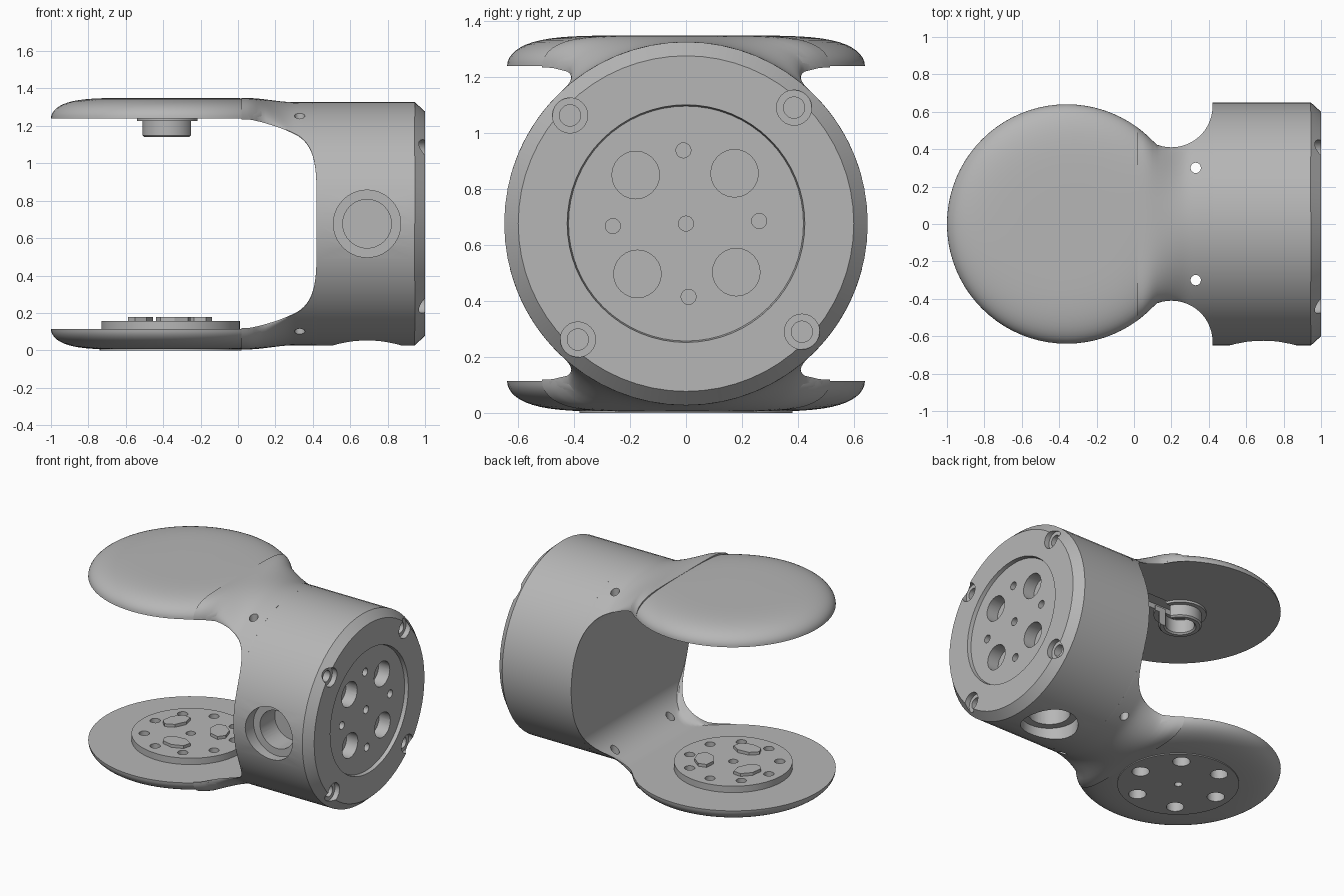
import bpy, bmesh, math
from mathutils import Matrix, Vector

if "Cube" in bpy.data.objects:
    bpy.data.objects.remove(bpy.data.objects["Cube"])

MID = 0.677          # height of the barrel axis
RAD = 0.65           # barrel radius
HUB = -0.36          # x of the plate centres
PLATE = 0.64         # plate radius
THICK = 0.11
UNDER = 1.24         # underside of the upper plate

grey = bpy.data.materials.new("plain grey")
grey.use_nodes = True
colour = (0.47, 0.47, 0.47, 1)
grey.diffuse_color = colour
grey.node_tree.nodes["Principled BSDF"].inputs["Base Color"].default_value = colour

TO_X = Matrix.Rotation(math.pi / 2, 4, 'Y')
TO_Y = Matrix.Rotation(math.pi / 2, 4, 'X')
FLIP = Matrix.Translation((0, 0, 2 * MID)) @ Matrix.Scale(-1, 4, (0, 0, 1))


def finish(bm, name, matrix=Matrix.Identity(4)):
    bm.transform(matrix)
    bmesh.ops.remove_doubles(bm, verts=bm.verts, dist=0.0001)
    bmesh.ops.recalc_face_normals(bm, faces=bm.faces)
    mesh = bpy.data.meshes.new(name)
    bm.to_mesh(mesh)
    bm.free()
    mesh.materials.append(grey)
    ob = bpy.data.objects.new(name, mesh)
    bpy.context.collection.objects.link(ob)
    return ob


def lathe(name, profile, matrix, steps=64):
    """Spin (radius, height) points about z, then place the result."""
    bm = bmesh.new()
    verts = [bm.verts.new((r, 0, h)) for r, h in profile]
    edges = [bm.edges.new(pair) for pair in zip(verts, verts[1:])]
    bmesh.ops.spin(bm, geom=verts + edges, axis=(0, 0, 1), cent=(0, 0, 0),
                   steps=steps, angle=2 * math.pi)
    return finish(bm, name, matrix)


def rod(name, centre, radius, length, turn=Matrix.Identity(4), steps=24):
    h = length / 2
    return lathe(name, [(0, -h), (radius, -h), (radius, h), (0, h)],
                 Matrix.Translation(centre) @ turn, steps)


def block(name, low, high):
    bm = bmesh.new()
    low, high = Vector(low), Vector(high)
    bmesh.ops.create_cube(bm, size=1)
    return finish(bm, name, Matrix.Translation((low + high) / 2)
                  @ Matrix.Diagonal((*(high - low), 1)))


def cut(target, cutter):
    cutter.hide_render = True
    mod = target.modifiers.new("cut", 'BOOLEAN')
    mod.operation, mod.solver, mod.object = 'DIFFERENCE', 'EXACT', cutter
    bpy.context.view_layer.objects.active = target
    bpy.ops.object.modifier_apply(modifier=mod.name)
    bpy.data.objects.remove(cutter)


def polar(radius, degrees):
    a = math.radians(degrees)
    return radius * math.cos(a), radius * math.sin(a)


# Barrel with a chamfered rim and a recessed end face
barrel = lathe("barrel", [(0, 0.42), (RAD, 0.42), (RAD, 0.945), (0.6, 1), (0.425, 1),
                          (0.42, 0.975), (0, 0.975)],
               Matrix.Translation((0, 0, MID)) @ TO_X)

# End face holes: four large, five small, four countersunk screws in the rim
for k in range(4):
    y, z = polar(0.25, 46 + 90 * k)
    cut(barrel, rod("bore", (0.95, y, MID + z), 0.085, 0.12, TO_X))
    y, z = polar(0.262, 2 + 90 * k)
    cut(barrel, rod("bore", (0.95, y, MID + z), 0.027, 0.12, TO_X, 16))
    y, z = polar(0.567, 47 + 90 * k)
    cut(barrel, rod("bore", (1.0, y, MID + z), 0.063, 0.07, TO_X))
    cut(barrel, rod("bore", (0.95, y, MID + z), 0.038, 0.12, TO_X))
cut(barrel, rod("bore", (0.95, 0, MID), 0.027, 0.12, TO_X, 16))

# Stepped ports on the front and the underside
for radius, depth in ((0.18, 0.09), (0.13, 0.25)):
    cut(barrel, rod("bore", (0.69, -RAD, MID), radius, 2 * depth, TO_Y, 40))
    cut(barrel, rod("bore", (0.69, 0, MID - RAD), radius, 2 * depth, steps=40))


# Domed plates
def dome(t):
    return THICK * math.sqrt(max(0, 1 - abs(t) ** 6))


rim = [math.sin(math.pi / 2 * i / 16) ** 0.6 for i in range(17)]
plate_profile = [(0, UNDER)] + [(PLATE * t, UNDER + dome(t)) for t in reversed(rim)]
at_hub = Matrix.Translation((HUB, 0, 0))
upper_plate = lathe("upper_plate", plate_profile, at_hub, 80)
lower_plate = lathe("lower_plate", plate_profile, FLIP @ at_hub, 80)


# Necks that blend each plate into the barrel
def half_width(x):
    disc = math.sqrt(max(0, PLATE ** 2 - (x - HUB) ** 2))
    waist = 0.63 - math.sqrt(max(0, 0.22 ** 2 - (x - 0.2) ** 2))
    return max(disc, waist) if x < 0.2 else waist


def neck_heights(x, t):
    y = t * half_width(x)
    s = min(1, max(0, (x - 0.05) / 0.25))
    s = s * s * (3 - 2 * s)
    barrel_z = MID + math.sqrt(RAD ** 2 - y * y)
    outer = (1 - s) * (UNDER + dome(t) - 0.001) + s * barrel_z
    u = min(1, max(0, (x - 0.17) / 0.25))
    inner = UNDER - 0.22 + 0.22 * math.sqrt(1 - u * u)
    return y, outer, min(inner, outer - 0.004)


def neck(name, matrix):
    bm = bmesh.new()
    rows = []
    n, m = 24, 32
    for i in range(n + 1):
        x = 0.02 + 0.4 * math.sin(math.pi / 2 * i / n)
        pts = [neck_heights(x, math.sin(math.pi * (j / m - 0.5))) for j in range(m + 1)]
        loop = [(x, y, o) for y, o, _ in pts] + [(x, y, b) for y, _, b in reversed(pts)]
        rows.append([bm.verts.new(p) for p in loop])
    for a, b in zip(rows, rows[1:]):
        for j in range(len(a)):
            k = (j + 1) % len(a)
            bm.faces.new((a[j], a[k], b[k], b[j]))
    bm.faces.new(rows[0])
    bm.faces.new(rows[-1])
    return finish(bm, name, matrix)


upper_neck = neck("upper_neck", Matrix.Identity(4))
lower_neck = neck("lower_neck", FLIP)
for part in (upper_neck, lower_neck):
    for y in (-0.3, 0.3):
        cut(part, rod("bore", (0.33, y, MID), 0.028, 2, steps=16))

# Cable channel under the upper plate
for part in (upper_plate, upper_neck):
    cut(part, block("channel", (HUB, -0.06, 1.1), (0.24, 0.06, 1.275)))

# Slotted sleeve hanging from the upper plate
sleeve = lathe("pivot_sleeve", [(0.09, 1.26), (0.09, 1.15), (0.1, 1.14), (0.125, 1.14),
                                (0.135, 1.15), (0.135, 1.225), (0.165, 1.225),
                                (0.165, 1.26), (0.09, 1.26)],
               Matrix.Translation((HUB - 0.015, 0, 0)), 40)
cut(sleeve, block("slot", (HUB, -0.05, 1.1), (0, 0.05, 1.3)))

# Horn disc on the lower plate with a ring of holes and three raised pads
horn = rod("horn_disc", (HUB, 0, 0.125), 0.37, 0.066, steps=64)
for k in range(9):
    x, y = polar(0.29, 15 + 40 * k)
    cut(horn, rod("bore", (HUB + x, y, 0.16), 0.033, 0.08, steps=16))
cut(horn, rod("bore", (HUB, 0, 0.16), 0.03, 0.08, steps=16))
for k in range(3):
    angle = 35 + 120 * k
    x, y = polar(0.18, angle)
    place = (Matrix.Translation((HUB + x, y, 0.164))
             @ Matrix.Rotation(math.radians(angle), 4, 'Z') @ Matrix.Diagonal((0.65, 1, 1, 1)))
    lathe("horn_pad", [(0, -0.014), (0.095, -0.014), (0.095, 0.014), (0, 0.014)], place, 7)

# Cover under the lower plate with six access holes
cover = rod("bottom_cover", (HUB, 0, 0.015), 0.38, 0.03, steps=64)
for part in (cover, lower_plate):
    for k in range(6):
        x, y = polar(0.283, 54 + 60 * k)
        cut(part, rod("bore", (HUB + x, y, 0.03), 0.055, 0.12))
    cut(part, rod("bore", (HUB, 0, 0.03), 0.025, 0.12, steps=16))

# Smooth curved walls, sharp edges
for ob in bpy.context.collection.objects:
    ob.select_set(ob.type == 'MESH')
bpy.context.view_layer.objects.active = barrel
bpy.ops.object.shade_smooth_by_angle(angle=math.radians(30))
